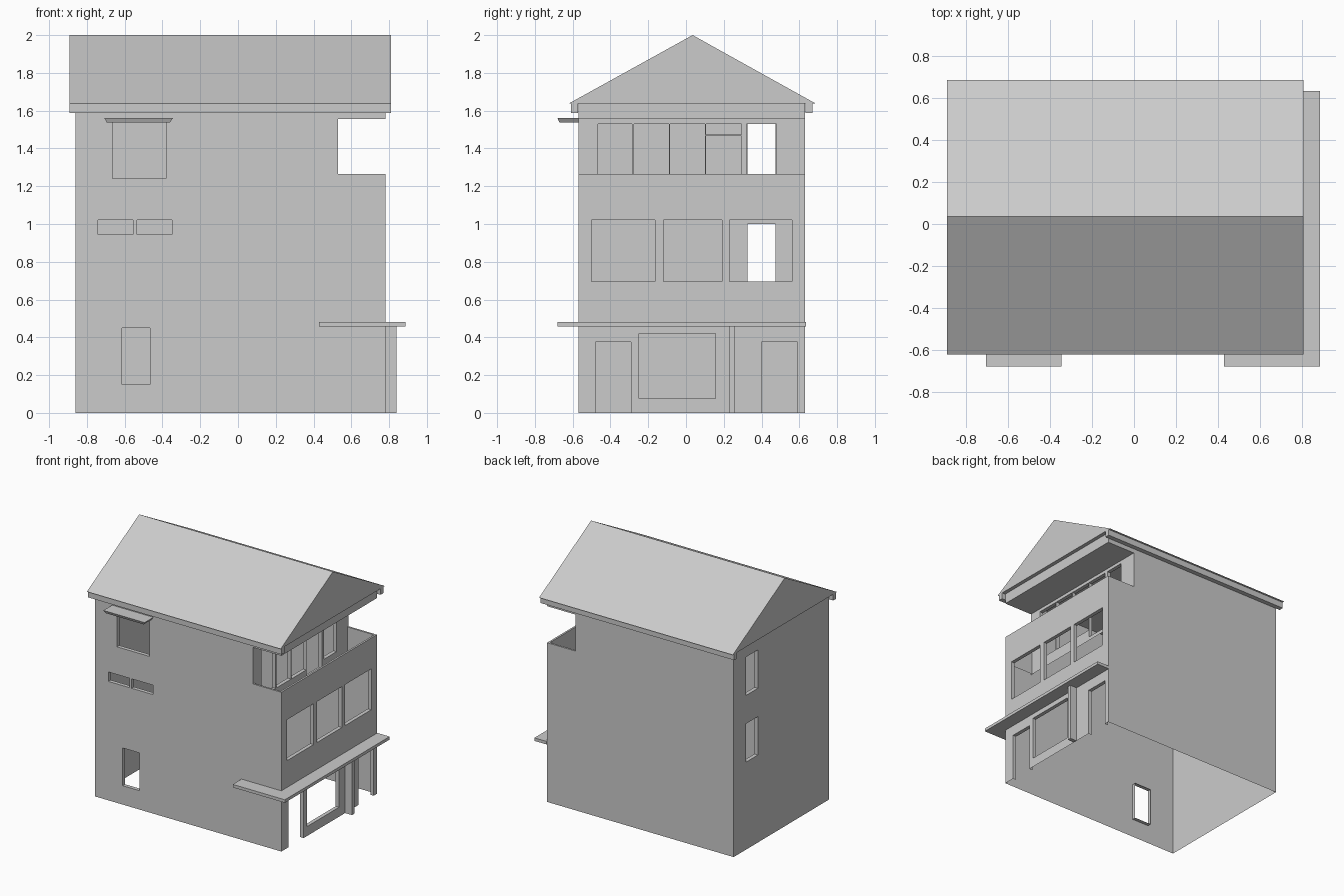
import bpy, bmesh
from mathutils import Vector

if "Cube" in bpy.data.objects:
    bpy.data.objects.remove(bpy.data.objects["Cube"])

X0, X1, XB = -0.86, 0.78, 0.53      # left wall, street wall, balcony wall
Y0, Y1 = -0.57, 0.63
TOP, PAR, SOF = 1.637, 1.265, 1.555  # wall top, parapet top, soffit
DEPTH = 0.03


def finish(name, bm, recalc=False):
    bmesh.ops.remove_doubles(bm, verts=bm.verts, dist=1e-5)
    if recalc:
        bmesh.ops.recalc_face_normals(bm, faces=bm.faces)
    me = bpy.data.meshes.new(name)
    bm.to_mesh(me)
    bm.free()
    ob = bpy.data.objects.new(name, me)
    bpy.context.collection.objects.link(ob)
    return ob


def face(bm, pts, normal):
    f = bm.faces.new([bm.verts.new(p) for p in pts])
    f.normal_update()
    if f.normal.dot(normal) < 0:
        f.normal_flip()


def prism(name, lower, upper):
    """Closed solid between two matching outlines."""
    bm = bmesh.new()
    a = [bm.verts.new(p) for p in lower]
    b = [bm.verts.new(p) for p in upper]
    bm.faces.new(a)
    bm.faces.new(b)
    for i in range(len(a)):
        j = (i + 1) % len(a)
        bm.faces.new((a[i], a[j], b[j], b[i]))
    return finish(name, bm, True)


def box(name, x0, x1, y0, y1, z0, z1):
    o = [(x0, y0), (x1, y0), (x1, y1), (x0, y1)]
    return prism(name, [(x, y, z0) for x, y in o], [(x, y, z1) for x, y in o])


def panel(name, axis, at, out, u0, u1, z0, z1, holes, gaps=()):
    """Flat wall with openings; holes get inward reveals, gaps do not."""
    bm = bmesh.new()
    n = Vector((out, 0, 0)) if axis == 'x' else Vector((0, out, 0))

    def P(u, z, d=0):
        w = at - out * d
        return (w, u, z) if axis == 'x' else (u, w, z)

    cuts = list(holes) + list(gaps)
    us = sorted({u0, u1} | {c for h in cuts for c in h[:2]})
    zs = sorted({z0, z1} | {c for h in cuts for c in h[2:]})
    for a, b in zip(us, us[1:]):
        for c, d in zip(zs, zs[1:]):
            mu, mz = (a + b) / 2, (c + d) / 2
            if not any(h[0] < mu < h[1] and h[2] < mz < h[3] for h in cuts):
                face(bm, [P(a, c), P(b, c), P(b, d), P(a, d)], n)
    bmesh.ops.remove_doubles(bm, verts=bm.verts, dist=1e-5)
    for a, b, c, d in holes:
        ring = [(a, c), (b, c), (b, d), (a, d)]
        mid = Vector(P((a + b) / 2, (c + d) / 2))
        for i in range(4):
            p, q = ring[i], ring[(i + 1) % 4]
            if p[1] == q[1] == z0:
                continue                       # doors have no sill
            m = Vector(P((p[0] + q[0]) / 2, (p[1] + q[1]) / 2))
            face(bm, [P(*p), P(*q), P(*q, DEPTH), P(*p, DEPTH)], mid - m)
    return finish(name, bm)


# Outer walls
notch = [(XB, X1, PAR, SOF)]
panel("front_wall", 'y', Y0, -1, X0, X1, 0, TOP,
      [(-0.615, -0.465, 0.15, 0.45), (-0.74, -0.555, 0.945, 1.02),
       (-0.535, -0.35, 0.945, 1.02), (-0.665, -0.38, 1.24, 1.54)], notch)
panel("back_wall", 'y', Y1, 1, X0, X1, 0, TOP, [], notch)
panel("left_wall", 'x', X0, -1, Y0, Y1, 0, TOP,
      [(0.325, 0.475, 0.695, 1.0), (0.325, 0.475, 1.225, 1.53)])
panel("street_wall", 'x', X1, 1, Y0, Y1, 0, TOP,
      [(-0.48, -0.29, 0, 0.375), (-0.25, 0.155, 0.075, 0.42), (0.40, 0.59, 0, 0.375),
       (-0.50, -0.165, 0.695, 1.02), (-0.12, 0.19, 0.695, 1.02),
       (0.23, 0.56, 0.695, 1.02)], [(Y0, Y1, PAR, SOF)])

# Recessed balcony wall with window row and transom
panel("balcony_wall", 'x', XB, 1, Y0, Y1, 1.03, SOF,
      [(-0.465, -0.285, 1.12, 1.53), (-0.275, -0.09, 1.12, 1.53),
       (-0.085, 0.10, 1.12, 1.53), (0.105, 0.295, 1.06, 1.465),
       (0.105, 0.295, 1.475, 1.53), (0.32, 0.48, 1.12, 1.53)])

# Balcony soffit
bm = bmesh.new()
face(bm, [(XB, Y0, SOF), (X1, Y0, SOF), (X1, Y1, SOF), (XB, Y1, SOF)], Vector((0, 0, -1)))
finish("balcony_soffit", bm)

# Parapet cap and inner faces
t = 0.015
outer = [(XB, Y0), (X1, Y0), (X1, Y1), (XB, Y1)]
inner = [(XB, Y0 + t), (X1 - t, Y0 + t), (X1 - t, Y1 - t), (XB, Y1 - t)]
bm = bmesh.new()
for i, n in enumerate([(0, 1, 0), (-1, 0, 0), (0, -1, 0)]):
    a, b, c, d = outer[i], outer[i + 1], inner[i + 1], inner[i]
    face(bm, [(*p, PAR) for p in (a, b, c, d)], Vector((0, 0, 1)))
    face(bm, [(*d, PAR), (*c, PAR), (*c, 1.03), (*d, 1.03)], Vector(n))
finish("balcony_parapet", bm)

# Gable roof and eave boards
gable = [(-0.622, 1.637), (0.688, 1.637), (0.035, 2.0)]
prism("roof", [(-0.893, y, z) for y, z in gable], [(0.81, y, z) for y, z in gable])
for name, a, b in (("front_eave", -0.61, -0.573), ("back_eave", 0.633, 0.67)):
    box(name, -0.893, 0.81, a, b, 1.588, 1.637)

# Shop canopy wrapping the corner
plan = [(0.43, -0.68), (0.888, -0.68), (0.888, 0.635), (X1, 0.635), (X1, Y0), (0.43, Y0)]
prism("shop_canopy", [(x, y, 0.458) for x, y in plan], [(x, y, 0.482) for x, y in plan])

# Small window canopy, narrower below
prism("window_canopy",
      [(-0.695, -0.67, 1.538), (-0.36, -0.67, 1.538), (-0.36, Y0, 1.538), (-0.695, Y0, 1.538)],
      [(-0.707, -0.68, 1.56), (-0.345, -0.68, 1.56), (-0.345, Y0, 1.56), (-0.707, Y0, 1.56)])

# Shopfront divider
box("shop_divider", X1, 0.84, 0.23, 0.26, 0, 0.458)
